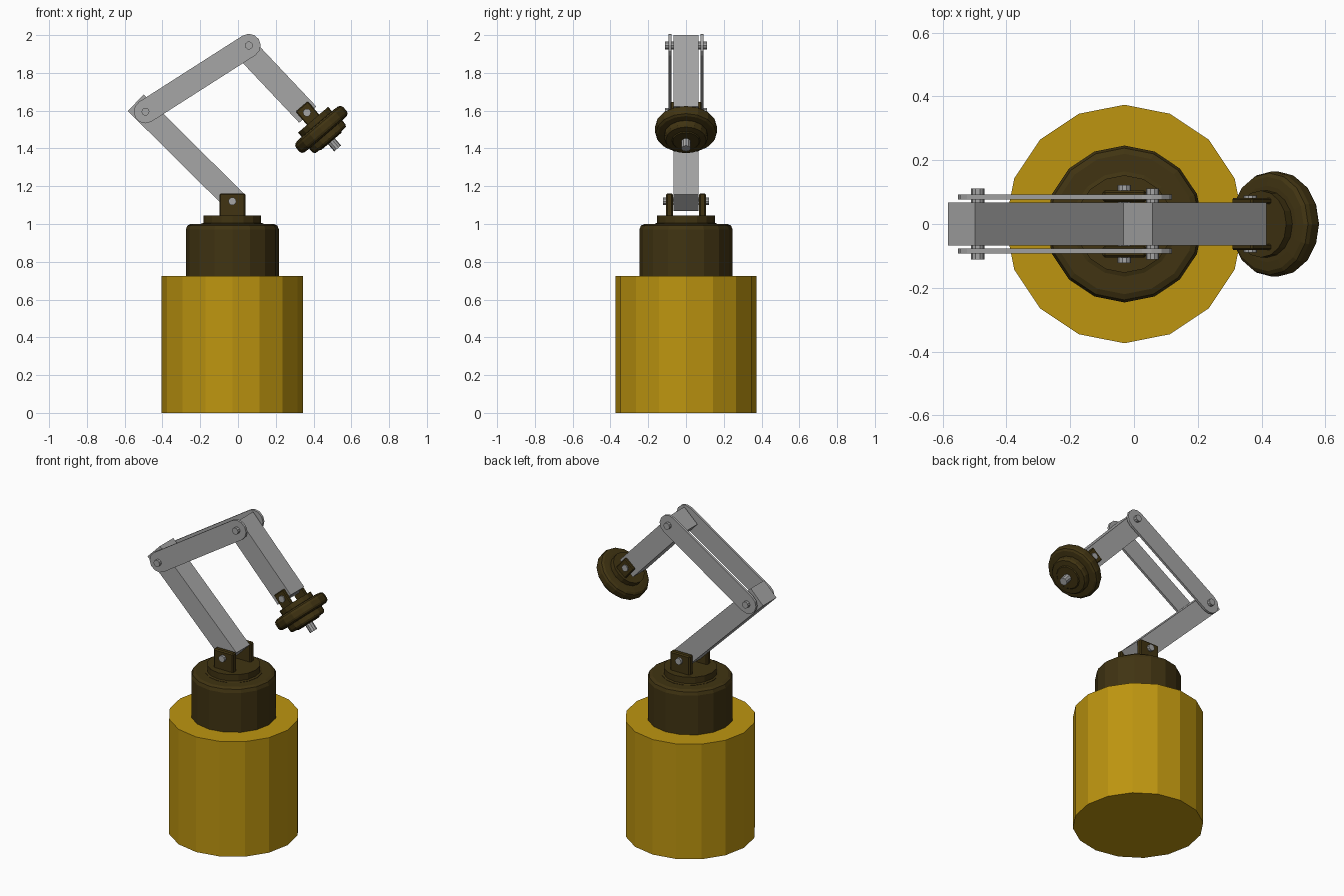
import bpy, bmesh, math
from mathutils import Matrix, Vector

if "Cube" in bpy.data.objects:
    bpy.data.objects.remove(bpy.data.objects["Cube"])


def material(name, rgb):
    m = bpy.data.materials.new(name)
    m.diffuse_color = (*rgb, 1)
    m.use_nodes = True
    m.node_tree.nodes["Principled BSDF"].inputs["Base Color"].default_value = m.diffuse_color
    return m


YELLOW = material("yellow paint", (0.51, 0.30, 0.005))
BROWN = material("dark brown metal", (0.052, 0.034, 0.006))
GREY = material("light grey metal", (0.38, 0.38, 0.38))


def finish(name, bm, mat, matrix=Matrix()):
    bmesh.ops.recalc_face_normals(bm, faces=bm.faces)
    bm.transform(matrix)
    me = bpy.data.meshes.new(name)
    bm.to_mesh(me)
    bm.free()
    me.materials.append(mat)
    ob = bpy.data.objects.new(name, me)
    bpy.context.collection.objects.link(ob)
    return ob


def lathe(name, profile, mat, matrix, sides=16):
    """Closed solid of revolution about local z; profile is (radius, height)."""
    bm = bmesh.new()
    rings = [[bm.verts.new((r * math.cos(2 * math.pi * i / sides),
                            r * math.sin(2 * math.pi * i / sides), z))
              for i in range(sides)] for r, z in profile]
    for a, b in zip(rings, rings[1:]):
        for i in range(sides):
            j = (i + 1) % sides
            bm.faces.new((a[i], a[j], b[j], b[i]))
    bm.faces.new(rings[0][::-1])
    bm.faces.new(rings[-1])
    return finish(name, bm, mat, matrix)


def box(name, size, mat, matrix, bevel=0):
    bm = bmesh.new()
    bmesh.ops.create_cube(bm, size=1, matrix=Matrix.Diagonal((*size, 1)))
    if bevel:
        bmesh.ops.bevel(bm, geom=bm.edges[:], offset=bevel, segments=1, affect='EDGES')
    return finish(name, bm, mat, matrix)


def frame(x, z, dx=0, dz=1, y=0):
    """Local z axis points along (dx, dz) in the front plane."""
    return Matrix.Translation((x, y, z)) @ Matrix.Rotation(math.atan2(dx, dz), 4, 'Y')


def pin(name, x, z, half, r=0.021):
    m = Matrix.Translation((x, 0, z)) @ Matrix.Rotation(math.pi / 2, 4, 'X')
    lathe(name, [(r, -half), (r, half)], GREY, m, 10)


CX = -0.03
SHOULDER, ELBOW, KNUCKLE, WRIST = (CX, 1.12), (-0.49, 1.595), (0.058, 1.945), (0.365, 1.59)

# Pedestal and rotating collar
lathe("pedestal", [(0.374, 0), (0.374, 0.725)], YELLOW, frame(CX, 0))
lathe("turret", [(0.246, 0.70), (0.246, 0.972), (0.238, 0.992), (0.22, 1.0), (0.15, 1.0)],
      BROWN, frame(CX, 0))
lathe("turret_plate", [(0.165, 0.99), (0.165, 1.002), (0.153, 1.006), (0.153, 1.045)],
      BROWN, frame(CX, 0))

# Shoulder brackets and pin
for side, s in (("front", -1), ("back", 1)):
    box("shoulder_bracket_" + side, (0.137, 0.036, 0.145), BROWN,
        frame(CX, 1.0895, y=s * 0.087), 0.007)
pin("shoulder_pin", *SHOULDER, 0.122)

# Arm beams
box("lower_arm", (0.122, 0.134, 0.752), GREY, frame(-0.274, 1.3775, -0.71, 0.704))
box("forearm", (0.125, 0.134, 0.52), GREY, frame(0.191, 1.768, 0.686, -0.727))


# Pair of rounded link plates joining the two beams
def link(name, y0, y1):
    a, b = Vector(ELBOW), Vector(KNUCKLE)
    ang = math.atan2(b.y - a.y, b.x - a.x)
    r, n, pts = 0.062, 6, []
    for c, start in ((b, ang - math.pi / 2), (a, ang + math.pi / 2)):
        for i in range(n + 1):
            t = start + math.pi * i / n
            pts.append(c + r * Vector((math.cos(t), math.sin(t))))
    bm = bmesh.new()
    f = bm.faces.new([bm.verts.new((p.x, y0, p.y)) for p in pts])
    ext = bmesh.ops.extrude_face_region(bm, geom=[f])
    bmesh.ops.translate(bm, vec=(0, y1 - y0, 0),
                        verts=[v for v in ext["geom"] if isinstance(v, bmesh.types.BMVert)])
    # drop any inner copy so the plate is a clean solid
    finish(name, bm, GREY)


link("link_plate_front", -0.092, -0.077)
link("link_plate_back", 0.077, 0.092)
pin("elbow_pin", *ELBOW, 0.112)
pin("knuckle_pin", *KNUCKLE, 0.112)

# Wrist head, turned about the tilted tool axis
D = Vector((0.65, -0.76))
head = frame(*WRIST, *D)
lathe("wrist_collar", [(0.105, 0.05), (0.105, 0.09)], BROWN, head)
lathe("wrist_disc", [(0.12, 0.080), (0.148, 0.083), (0.160, 0.091), (0.165, 0.104),
                     (0.165, 0.132), (0.160, 0.144), (0.148, 0.151), (0.12, 0.153)], BROWN, head)
lathe("tool_flange", [(0.115, 0.145), (0.115, 0.180), (0.107, 0.192), (0.075, 0.195),
                      (0.07, 0.2)], BROWN, head)
lathe("tool_tip", [(0.024, 0.19), (0.024, 0.25)], GREY, head, 10)
for side, s in (("front", -1), ("back", 1)):
    p = Vector(WRIST) + D * 0.01
    box("wrist_tab_" + side, (0.085, 0.02, 0.105), BROWN, frame(p.x, p.y, *D, y=s * 0.072), 0.005)
pin("wrist_pin", *WRIST, 0.09)
